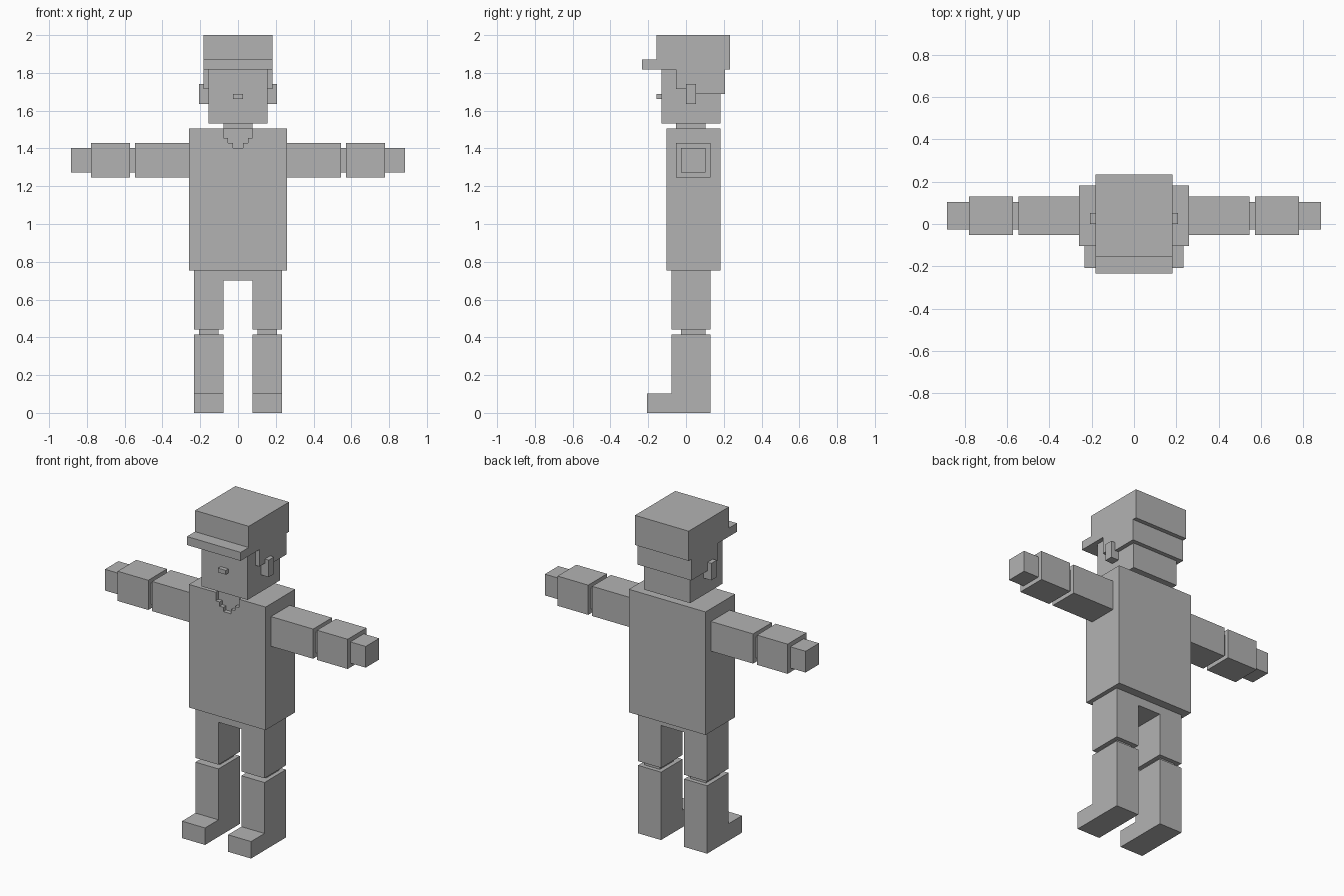
import bpy, bmesh
from mathutils import Vector

if "Cube" in bpy.data.objects:
    bpy.data.objects.remove(bpy.data.objects["Cube"])

U = 2 / 77  # the figure sits on a block grid, 77 cells tall

grey = bpy.data.materials.new("plain grey")
grey.diffuse_color = (0.45, 0.45, 0.45, 1)
grey.use_nodes = True
grey.node_tree.nodes["Principled BSDF"].inputs["Base Color"].default_value = grey.diffuse_color


def finish(name, bm):
    bmesh.ops.recalc_face_normals(bm, faces=bm.faces[:])
    bmesh.ops.scale(bm, vec=(U, U, U), verts=bm.verts[:])
    mesh = bpy.data.meshes.new(name)
    bm.to_mesh(mesh)
    bm.free()
    mesh.materials.append(grey)
    ob = bpy.data.objects.new(name, mesh)
    bpy.context.collection.objects.link(ob)
    return ob


def box(name, x, y, z):
    """Block given as (min, max) in grid cells."""
    bm = bmesh.new()
    bmesh.ops.create_cube(bm, size=1)
    for v in bm.verts:
        v.co = Vector([(a + b) / 2 + c * (b - a) for c, (a, b) in zip(v.co, (x, y, z))])
    return finish(name, bm)


def prism(name, points, axis, lo, hi):
    """Extrude a profile along x (points are y, z) or y (points are x, z)."""
    bm = bmesh.new()
    place = (lambda p: (lo, p[0], p[1])) if axis == "x" else (lambda p: (p[0], lo, p[1]))
    face = bm.faces.new([bm.verts.new(place(p)) for p in points])
    new = bmesh.ops.extrude_face_region(bm, geom=[face])["geom"]
    move = (hi - lo, 0, 0) if axis == "x" else (0, hi - lo, 0)
    bmesh.ops.translate(bm, vec=move, verts=[g for g in new if isinstance(g, bmesh.types.BMVert)])
    return finish(name, bm)


# Head, cap, hair, nose and neck
box("head", (-6, 6), (-5, 7), (59, 70))
prism("cap", [(-9, 70), (9, 70), (9, 77), (-6, 77), (-6, 72), (-9, 72)], "x", -7, 7)
prism("hair", [(-2, 70), (-2, 66), (1, 66), (1, 65), (8, 65), (8, 70)], "x", -7, 7)
box("nose", (-1, 1), (-6, -5), (64, 65))
box("neck", (-3, 3), (-2, 4), (58, 59))

# Torso with a stepped neckline cut into the front
torso = box("torso", (-10, 10), (-4, 7), (29, 58))
right = [(3, 60), (3, 56), (2, 56), (2, 55), (1, 55), (1, 54)]
cutter = prism("neckline_cutter", right + [(-x, z) for x, z in reversed(right)], "y", -6, -3)
cutter.hide_render = True
cutter.hide_viewport = True
cut = torso.modifiers.new("neckline", "BOOLEAN")
cut.operation = "DIFFERENCE"
cut.solver = "EXACT"
cut.object = cutter

# Hips between the legs
box("hips", (-3, 3), (-3, 5), (27, 29))

# Ears, arms and legs on both sides
for side, s in (("left", 1), ("right", -1)):
    def part(name, x, y, z):
        box(side + "_" + name, tuple(sorted((s * x[0], s * x[1]))), y, z)

    part("ear", (6, 8), (0, 2), (63, 67))
    part("upper_arm", (10, 21), (-2, 5), (48, 55))
    part("elbow", (21, 22), (-1, 4), (49, 54))
    part("forearm", (22, 30), (-2, 5), (48, 55))
    part("hand", (30, 34), (-1, 4), (49, 54))
    part("thigh", (3, 9), (-3, 5), (17, 29))
    part("knee", (4, 8), (-1, 4), (16, 17))
    # Lower leg and shoe in one profile
    lo, hi = sorted((3 * s, 9 * s))
    prism(side + "_lower_leg", [(-8, 0), (5, 0), (5, 16), (-3, 16), (-3, 4), (-8, 4)], "x", lo, hi)
